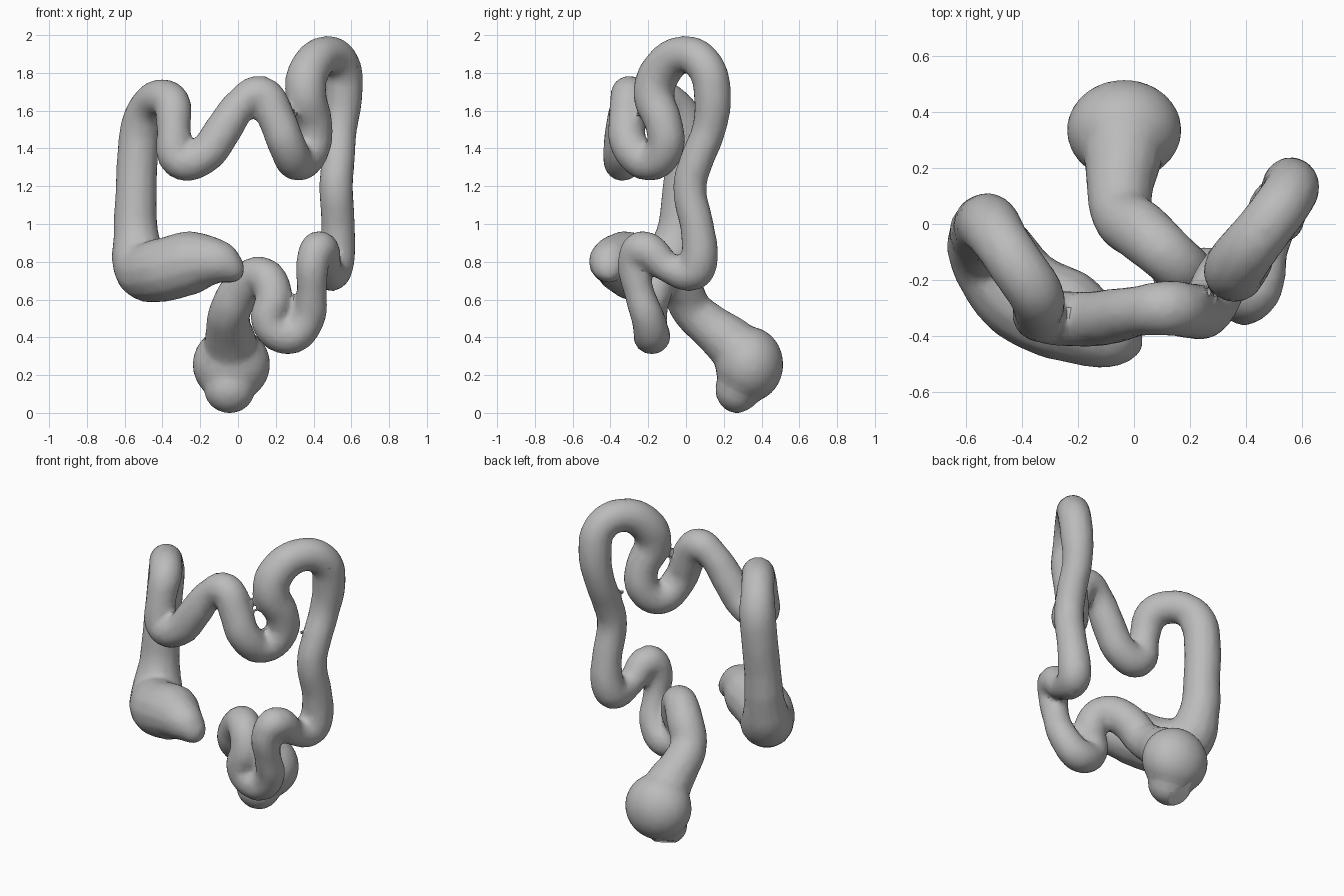
import bpy
import bmesh
from mathutils import Matrix, Vector

default_cube = bpy.data.objects.get("Cube")
if default_cube:
    bpy.data.objects.remove(default_cube, do_unlink=True)


def flat_material(name, value):
    mat = bpy.data.materials.new(name)
    mat.use_nodes = True
    colour = (value, value, value, 1)
    mat.diffuse_color = colour
    mat.node_tree.nodes["Principled BSDF"].inputs["Base Color"].default_value = colour
    return mat


# Centre line of each section in hundredths: x, y, z, radius
cecum = [(3, -41, 77, 4), (-1, -41, 77, 8), (-10, -40, 80, 12),
         (-24, -33, 80, 17), (-40, -25, 76, 17), (-50, -12, 77, 16)]
ascending = [(-54, -4, 95, 12), (-54, -2, 115, 11), (-53, 0, 138, 11),
             (-51, -1, 153, 11), (-47, -7, 163, 10)]
transverse = [(-41, -16, 167, 10), (-35, -25, 164, 10), (-34, -31, 150, 9),
              (-31, -33, 134, 10), (-19, -34, 136, 10), (-8, -33, 150, 10),
              (2, -31, 164, 9), (12, -30, 169, 10), (20, -31, 157, 10),
              (26, -30, 142, 10), (32, -19, 133, 10), (39, -11, 141, 10),
              (40, -12, 154, 10)]
splenic_bend = [(36, -17, 168, 11), (37, -14, 180, 11), (47, -1, 190, 10),
                (55, 10, 184, 10), (56, 14, 168, 10)]
descending = [(54, 12, 150, 9), (53, 6, 135, 9), (52, 2, 120, 9),
              (53, 6, 98, 9), (52, 7, 82, 10)]
sigmoid = [(50, 4, 75, 10), (47, -9, 77, 8), (43, -23, 87, 10),
           (40, -27, 82, 9), (39, -25, 65, 8), (37, -20, 50, 9),
           (27, -18, 41, 10), (16, -19, 48, 9), (19, -18, 62, 10),
           (13, -12, 73, 10), (3, -3, 67, 11)]
rectum = [(-4, 3, 55, 11), (-5, 13, 46, 12), (-4, 23, 38, 14), (-4, 31, 30, 15)]
path = cecum + ascending + transverse + splenic_bend + descending + sigmoid + rectum

# One continuous tube with a varying radius
curve = bpy.data.curves.new("large_intestine", "CURVE")
curve.dimensions = "3D"
curve.bevel_depth = 1
curve.bevel_resolution = 5
curve.resolution_u = 5
curve.use_fill_caps = True
curve.twist_mode = "MINIMUM"
spline = curve.splines.new("BEZIER")
spline.bezier_points.add(len(path) - 1)
for point, (x, y, z, radius) in zip(spline.bezier_points, path):
    point.co = (x / 100, y / 100, z / 100)
    point.handle_left_type = point.handle_right_type = "AUTO"
    point.radius = radius / 100

tube = bpy.data.objects.new("large_intestine", curve)
bpy.context.collection.objects.link(tube)
bpy.ops.object.select_all(action="DESELECT")
tube.select_set(True)
bpy.context.view_layer.objects.active = tube
bpy.ops.object.convert(target="MESH")
tube = bpy.context.object
mesh = tube.data

# Rounded bulb at the lower end, with a smaller lobe below it
bm = bmesh.new()
bm.from_mesh(mesh)
bmesh.ops.remove_doubles(bm, verts=bm.verts, dist=0.0001)
for centre, size in (((-0.035, 0.335, 0.26), (0.205, 0.18, 0.2)),
                     ((-0.045, 0.275, 0.13), (0.135, 0.12, 0.13))):
    placement = Matrix.Translation(centre) @ Matrix.Diagonal((*size, 1))
    bmesh.ops.create_icosphere(bm, subdivisions=4, radius=1, matrix=placement)
bm.to_mesh(mesh)
bm.free()

# Fuse into one skin, soften the joins and thin out the faces
remesh = tube.modifiers.new("fuse", "REMESH")
remesh.mode = "VOXEL"
remesh.voxel_size = 0.018
soften = tube.modifiers.new("soften", "SMOOTH")
soften.factor = 0.5
soften.iterations = 5
thin = tube.modifiers.new("thin", "DECIMATE")
thin.ratio = 0.3
for name in ("fuse", "soften", "thin"):
    bpy.ops.object.modifier_apply(modifier=name)

# Slice the bulb's tip off and close it with a flat pale disc
mesh.materials.clear()
mesh.materials.append(flat_material("wall_grey", 0.5))
mesh.materials.append(flat_material("opening_pale_grey", 0.8))
bm = bmesh.new()
bm.from_mesh(mesh)
for face in bm.faces:
    face.material_index = 0
cut = bmesh.ops.bisect_plane(
    bm, geom=bm.verts[:] + bm.edges[:] + bm.faces[:], clear_outer=True,
    plane_co=Vector((-0.07, 0.3, 0.025)), plane_no=Vector((-0.25, 0.45, -0.85)))
rim = [item for item in cut["geom_cut"] if isinstance(item, bmesh.types.BMEdge)]
for face in bmesh.ops.contextual_create(bm, geom=rim)["faces"]:
    face.material_index = 1
bmesh.ops.recalc_face_normals(bm, faces=bm.faces)
bm.to_mesh(mesh)
bm.free()

# Rest the lowest point on the ground
lowest = min(v.co.z for v in mesh.vertices)
for v in mesh.vertices:
    v.co.z -= lowest
bpy.ops.object.shade_smooth_by_angle(angle=0.6)
